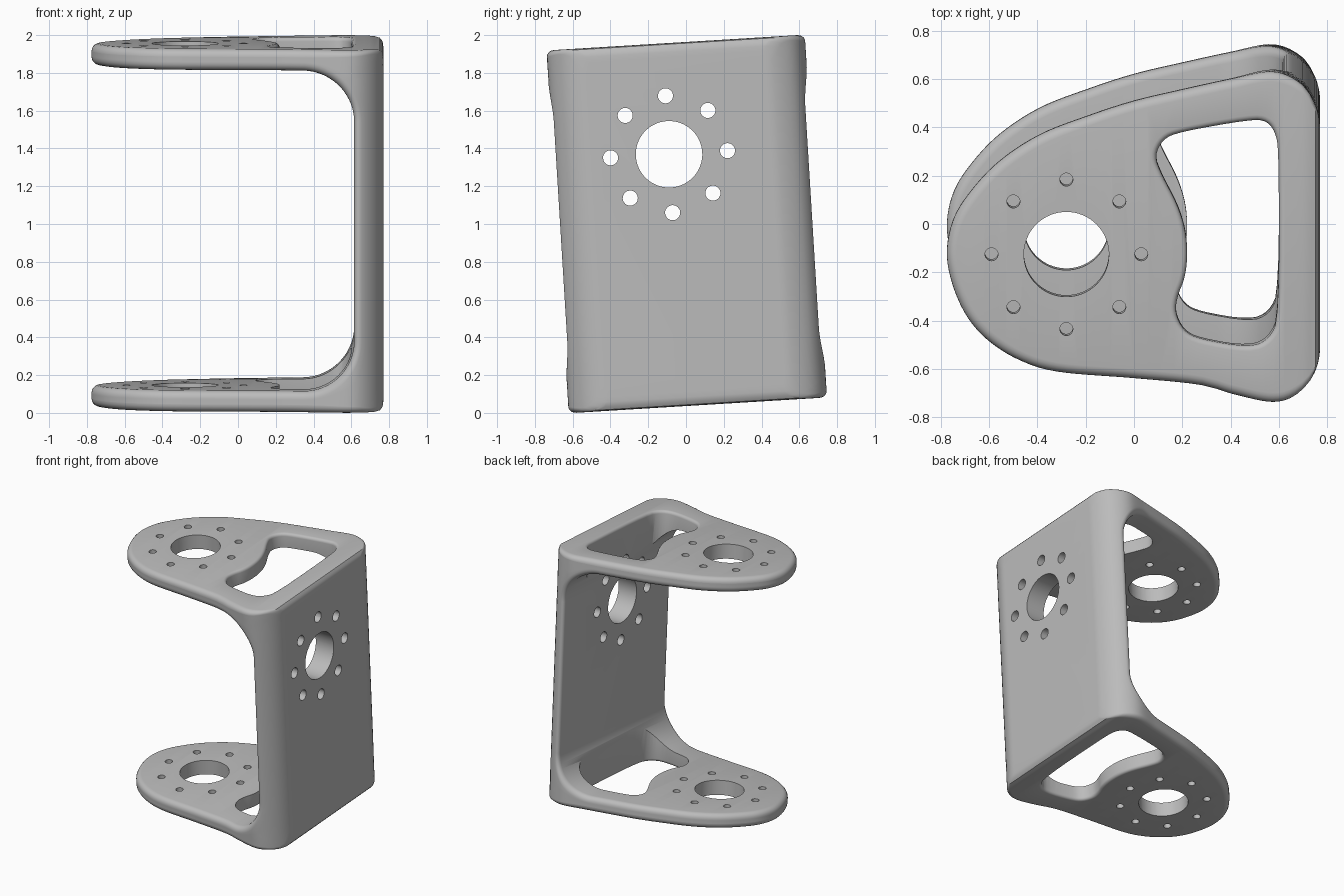
import bpy, bmesh, math
from mathutils import Vector, Matrix

if "Cube" in bpy.data.objects:
    bpy.data.objects.remove(bpy.data.objects["Cube"], do_unlink=True)

TOP, INNER = 0.962, 0.85          # plate outer and inner heights from the middle
BACK, WEB = 0.77, 0.615           # wall outer and inner x
FILLET, ROUND = 0.27, 0.04
HUB = Vector((-0.28, -0.067))     # centre of the plate hole pattern
TILT = math.radians(3.5)

tip = (-0.775, -0.065)
front_side = [tip, (-.75, -.2), (-.69, -.33), (-.6, -.43), (-.47, -.51), (-.31, -.557),
              (0, -.583), (.27, -.61), (.415, -.65), (.57, -.681), (.665, -.655),
              (.74, -.575), (BACK, -.47)]
rear_side = [tip, (-.75, .07), (-.68, .187), (-.56, .315), (-.39, .427), (-.185, .507),
             (0, .567), (.19, .612), (.395, .657), (.57, .689), (.685, .645),
             (.745, .565), (BACK, .47)]
window = [(.6, .36), (.585, .44), (.55, .485), (.487, .492), (.19, .44), (.12, .41),
          (.085, .34), (.115, .26), (.18, .14), (.215, .03), (.222, -.08), (.21, -.17),
          (.18, -.24), (.17, -.31), (.205, -.385), (.27, -.42), (.48, -.455),
          (.56, -.42), (.6, -.33)]


def smooth_path(points, before, steps=16):
    """Dense spline through the points."""
    p = [Vector(q) for q in points]
    after = Vector((p[-2].x, 2 * p[-1].y - p[-2].y))
    p = [Vector(before)] + p + [after]
    out = []
    for a, b, c, d in zip(p, p[1:], p[2:], p[3:]):
        for i in range(steps):
            t = i / steps
            out.append(0.5 * (2 * b + (c - a) * t + (2 * a - 5 * b + 4 * c - d) * t * t
                              + (3 * b - a - 3 * c + d) * t ** 3))
    return out + [p[-2]]


paths = {-1: smooth_path(front_side, rear_side[1]),
         1: smooth_path(rear_side, front_side[1])}


def rim(x, inset, side):
    """Point on the plan outline at x, moved inward by inset."""
    if x <= tip[0] + 1e-6:
        return tip[0] + inset, tip[1]
    path = paths[side]
    for a, b in zip(path, path[1:]):
        if a.x <= x <= b.x and b.x > a.x:
            break
    else:
        a, b = path[-2], path[-1]
        x = min(x, b.x)
    y = a.y + (b.y - a.y) * (x - a.x) / max(b.x - a.x, 1e-9)
    d = (b - a).normalized()
    fade = max(0, min(1, -x / 0.3))
    nx, ny = side * d.y * fade, -side * (d.x * fade + 1 - fade)
    return x + inset * nx, y + inset * ny


def stations():
    """Inner point, outer point and outer rounding, along the upper half of the C."""
    cx, cz = WEB - FILLET, INNER - FILLET
    out = []
    for i in range(36):
        x = tip[0] + (cx - tip[0]) * (i / 36) ** 2
        out.append((Vector((x, INNER)), Vector((x, TOP)), ROUND))
    for i in range(41):
        a = math.pi / 2 * (1 - i / 40)
        d = Vector((math.cos(a), math.sin(a)))
        reach = ((d.x / (BACK - cx)) ** 24 + (d.y / (TOP - cz)) ** 24) ** (-1 / 24)
        c = Vector((cx, cz))
        soft = max(0.1, min(1, (math.degrees(a) - 30) / 20))
        out.append((c + d * FILLET, c + d * reach, ROUND * soft))
    return out


def section(inner, outer, r_out):
    """Closed rounded cross-section of the bracket at one station."""
    length = (outer - inner).length
    layers = []
    for q in range(6):
        a = math.pi / 2 * q / 5
        layers.append((ROUND * (1 - math.cos(a)), ROUND * (1 - math.sin(a))))
    span = length - ROUND - r_out
    for q in range(1, 8):
        layers.append((ROUND + span * math.sin(math.pi / 2 * q / 8), 0))
    for q in range(5, -1, -1):
        a = math.pi / 2 * q / 5
        layers.append((length - r_out * (1 - math.cos(a)), r_out * (1 - math.sin(a))))
    ring = {-1: [], 1: []}
    for depth, inset in layers:
        p = inner.lerp(outer, depth / length)
        for side in ring:
            x, y = rim(p.x, inset, side)
            ring[side].append(Vector((x, y, p.y)))
    return ring[-1] + ring[1][::-1]


def make_object(name, bm):
    bmesh.ops.recalc_face_normals(bm, faces=bm.faces)
    mesh = bpy.data.meshes.new(name)
    bm.to_mesh(mesh)
    bm.free()
    ob = bpy.data.objects.new(name, mesh)
    bpy.context.collection.objects.link(ob)
    return ob


def loft(bm, rings, caps=False):
    loops = [[bm.verts.new(p) for p in ring] for ring in rings]
    n = len(loops[0])
    for a, b in zip(loops, loops[1:]):
        for i in range(n):
            j = (i + 1) % n
            bm.faces.new((a[i], a[j], b[j], b[i]))
    if caps:
        bm.faces.new(loops[0])
        bm.faces.new(loops[-1])


# Bracket body: upper half of the C, then its mirror image
half = [section(*s) for s in stations()]
lower = [[Vector((p.x, p.y, -p.z)) for p in ring] for ring in reversed(half)]
bm = bmesh.new()
loft(bm, half + lower)
bmesh.ops.remove_doubles(bm, verts=bm.verts, dist=1e-5)
bracket = make_object("bracket", bm)


# Window cutters, flared at the outer face of each plate
def corner_cut(points):
    out = []
    for a, b in zip(points, points[1:] + points[:1]):
        out += [a.lerp(b, 0.25), a.lerp(b, 0.75)]
    return out


outline = corner_cut(corner_cut([Vector(p) for p in window]))


def grown(offset, z):
    ring = []
    for i, p in enumerate(outline):
        t = (outline[(i + 1) % len(outline)] - outline[i - 1]).normalized()
        ring.append(Vector((p.x + t.y * offset, p.y - t.x * offset, z)))
    return ring


bm = bmesh.new()
flare = 0.022
for sign in (1, -1):
    rings = [grown(0, sign * 0.5)]
    for q in range(5):
        a = math.pi / 2 * q / 4
        rings.append(grown(flare * (1 - math.cos(a)), sign * (TOP - flare * (1 - math.sin(a)))))
    rings.append(grown(flare, sign * 1.1))
    loft(bm, rings, caps=True)
cutters = [make_object("window_cutter", bm)]


# Hole patterns: one bore with eight bolt holes around it
def hole_pattern(name, matrix, depth, bolt_radius):
    bm = bmesh.new()
    spots = [(0, 0, 0.176, 64)]
    for k in range(8):
        a = k * math.pi / 4
        spots.append((0.31 * math.cos(a), 0.31 * math.sin(a), bolt_radius, 24))
    for x, y, r, n in spots:
        bmesh.ops.create_cone(bm, cap_ends=True, segments=n, radius1=r, radius2=r, depth=depth,
                              matrix=matrix @ Matrix.Translation((x, y, 0)))
    return make_object(name, bm)


cutters.append(hole_pattern("plate_hole_cutter", Matrix.Translation((HUB.x, HUB.y, 0)), 3, 0.027))
cutters.append(hole_pattern("wall_hole_cutter", Matrix.Translation((0.7, HUB.y, 0.374))
                            @ Matrix.Rotation(math.pi / 2, 4, 'Y'), 0.5, 0.04))

for cutter in cutters:
    mod = bracket.modifiers.new(cutter.name, 'BOOLEAN')
    mod.operation = 'DIFFERENCE'
    mod.solver = 'EXACT'
    mod.object = cutter
    cutter.hide_render = True

graph = bpy.context.evaluated_depsgraph_get()
graph.update()
cut_mesh = bpy.data.meshes.new_from_object(bracket.evaluated_get(graph))
bracket.modifiers.clear()
bracket.data = cut_mesh
for cutter in cutters:
    bpy.data.objects.remove(cutter, do_unlink=True)

# Plain grey finish
grey = bpy.data.materials.new("plain grey")
grey.use_nodes = True
colour = (0.5, 0.5, 0.5, 1)
grey.diffuse_color = colour
grey.node_tree.nodes["Principled BSDF"].inputs["Base Color"].default_value = colour
bracket.data.materials.clear()
bracket.data.materials.append(grey)

# Slight lean about the x axis, resting on the ground
bracket.rotation_euler = (TILT, 0, 0)
bracket.location = (0, 0, 1)
bpy.ops.object.select_all(action='DESELECT')
bracket.select_set(True)
bpy.context.view_layer.objects.active = bracket
bpy.ops.object.shade_smooth_by_angle(angle=math.radians(30))
